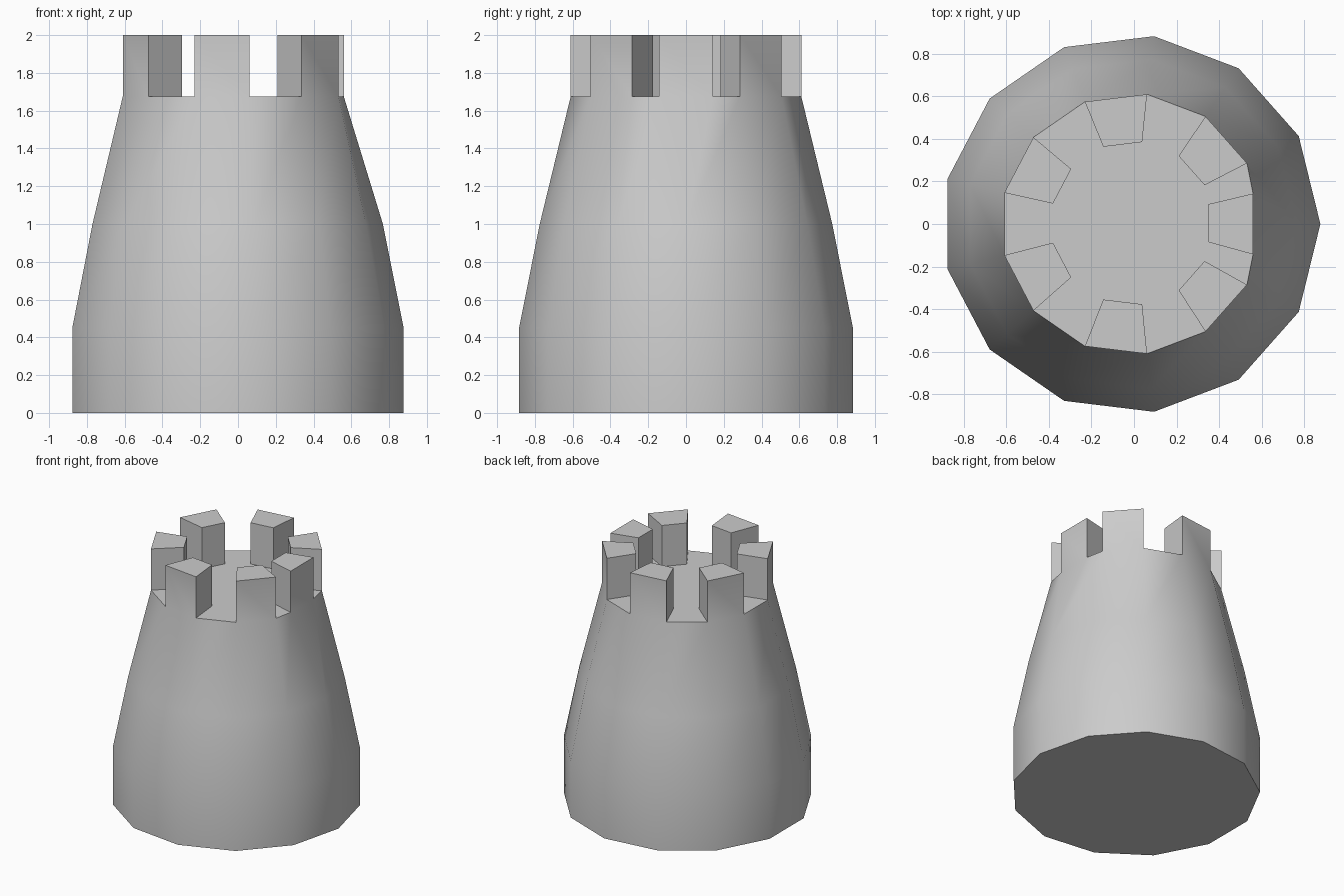
import bpy, bmesh
from math import sin, cos, pi, radians

if "Cube" in bpy.data.objects:
    bpy.data.objects.remove(bpy.data.objects["Cube"])

SIDES, CX, TOP_R = 13, -0.013, 0.615


def ring_points(r):
    return [(CX + r * cos(2 * pi * i / SIDES), r * sin(2 * pi * i / SIDES))
            for i in range(SIDES)]


bm = bmesh.new()


def add_ring(points, z):
    return [bm.verts.new((x, y, z)) for x, y in points]


# tapered 13-sided wall
rings = [add_ring(ring_points(r), z) for r, z in ((0.89, 0), (0.89, 0.45), (0.78, 1.0))]
for low, high in zip(rings, rings[1:]):
    for i in range(SIDES):
        j = (i + 1) % SIDES
        bm.faces.new((low[i], low[j], high[j], high[i]))
bm.faces.new(rings[0][::-1])

# 14-point rim: the +x corner is cut into two points
rim_pts = [(0.56, 0.143)] + ring_points(TOP_R)[1:] + [(0.56, -0.143)]
rim = add_ring(rim_pts, 1.675)
shoulder = rings[2]
for i in range(SIDES):
    j = (i + 1) % SIDES
    bm.faces.new((shoulder[i], shoulder[j], rim[i + 1], rim[i]))
bm.faces.new((shoulder[0], rim[0], rim[-1]))

# walkway floor and its border faces
inner = add_ring([(x * 0.625, y * 0.625 + 0.004) for x, y in rim_pts], 1.675)
n = len(rim)
border = []
for i in range(n):
    j = (i + 1) % n
    border.append(bm.faces.new((rim[i], rim[j], inner[j], inner[i])))
bm.faces.new(inner)

# seven battlements raised from every second border face
raised = bmesh.ops.extrude_discrete_faces(bm, faces=border[1::2])["faces"]
for v in {v for f in raised for v in f.verts}:
    v.co.z = 2.0

bmesh.ops.recalc_face_normals(bm, faces=bm.faces[:])
mesh = bpy.data.meshes.new("castle_tower")
bm.to_mesh(mesh)
bm.free()
tower = bpy.data.objects.new("castle_tower", mesh)
bpy.context.collection.objects.link(tower)
bpy.context.view_layer.objects.active = tower
tower.select_set(True)
bpy.ops.object.shade_smooth_by_angle(angle=radians(32))
